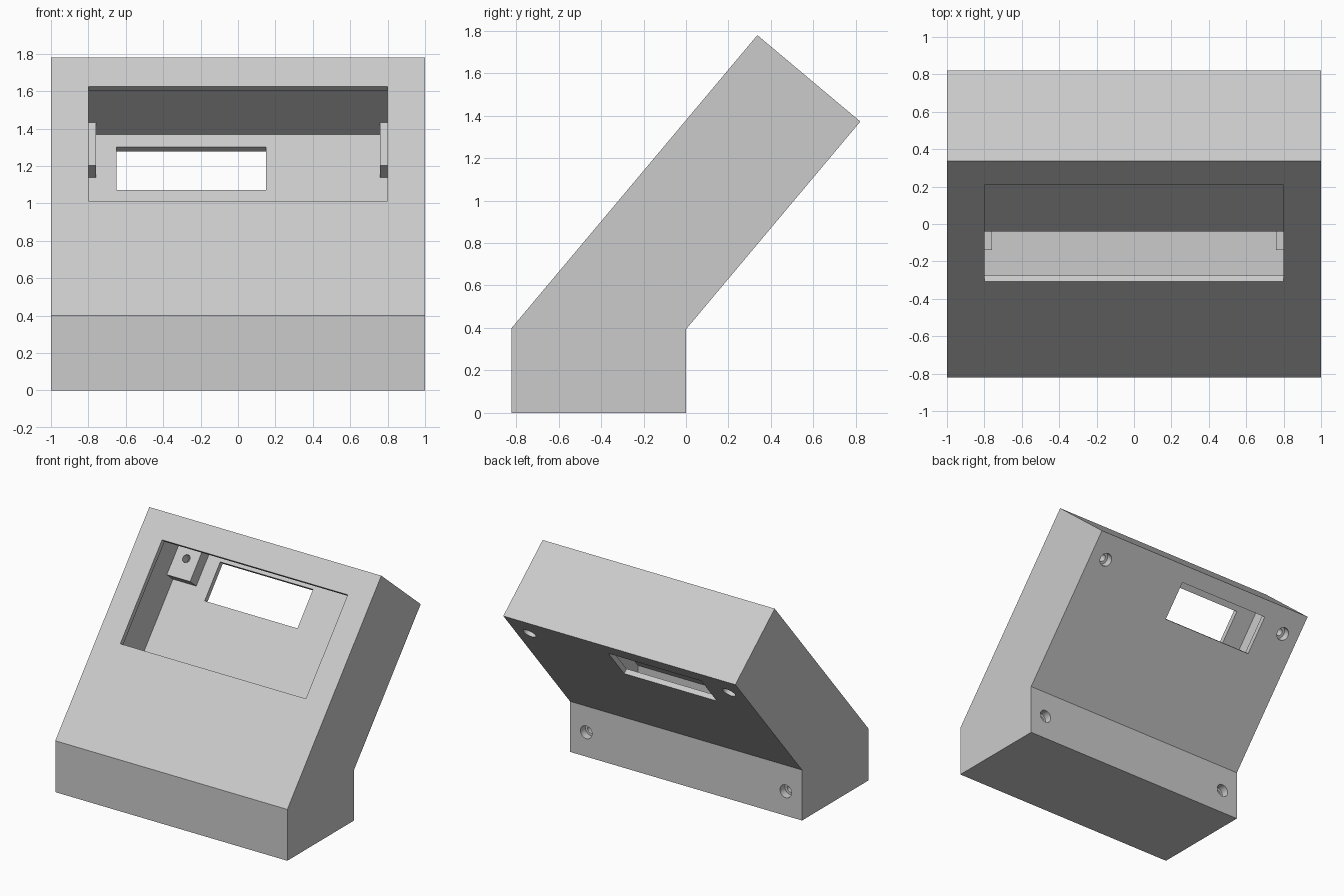
import bpy
import bmesh
from math import sin, cos, tan, radians
from mathutils import Matrix, Vector

cube = bpy.data.objects.get("Cube")
if cube:
    bpy.data.objects.remove(cube, do_unlink=True)

WALL = 0.04
TILT = radians(50)
DEPTH = 0.633      # thickness of the sloping part
LENGTH = 1.8       # length of the sloping front
HALF = 0.821       # half of the overall depth
LIP = 0.4          # height of the upright front

grey = bpy.data.materials.new("light grey plastic")
grey.use_nodes = True
tone = (0.6, 0.6, 0.6, 1)
grey.diffuse_color = tone
grey.node_tree.nodes["Principled BSDF"].inputs["Base Color"].default_value = tone


def make(name, bm):
    bmesh.ops.recalc_face_normals(bm, faces=bm.faces)
    mesh = bpy.data.meshes.new(name)
    bm.to_mesh(mesh)
    bm.free()
    mesh.materials.append(grey)
    ob = bpy.data.objects.new(name, mesh)
    bpy.context.collection.objects.link(ob)
    return ob


def shell(name, inset):
    """Side profile of the case, shrunk by inset and extruded across x."""
    slope = tan(TILT)
    shift = inset / cos(TILT)
    front = lambda y: LIP + (y + HALF) * slope - shift
    back = lambda y: LIP + (y + HALF) * slope - DEPTH / cos(TILT) + shift
    up = LENGTH - inset
    corner = lambda n: (-HALF + up * cos(TILT) + n * sin(TILT),
                        LIP + up * sin(TILT) - n * cos(TILT))
    f, b = -HALF + inset, -inset
    profile = [(f, inset), (b, inset), (b, back(b)),
               corner(DEPTH - inset), corner(inset), (f, front(f))]
    bm = bmesh.new()
    half = 1 - inset
    face = bm.faces.new([bm.verts.new((-half, y, z)) for y, z in profile])
    ext = bmesh.ops.extrude_face_region(bm, geom=[face])
    verts = [v for v in ext["geom"] if isinstance(v, bmesh.types.BMVert)]
    bmesh.ops.translate(bm, verts=verts, vec=(2 * half, 0, 0))
    return make(name, bm)


def frame(origin, up):
    """Axes: x across, y up along the panel, z towards the front."""
    x = Vector((1, 0, 0))
    m = Matrix((x, up, x.cross(up))).transposed().to_4x4()
    m.translation = origin
    return m


def box(name, low, high, m):
    low, high = Vector(low), Vector(high)
    bm = bmesh.new()
    size = Matrix.Diagonal((*(high - low), 1))
    bmesh.ops.create_cube(bm, size=1, matrix=m @ Matrix.Translation((low + high) / 2) @ size)
    return make(name, bm)


def rod(name, x, radius, low, high, m):
    bm = bmesh.new()
    bmesh.ops.create_cone(bm, cap_ends=True, segments=32, radius1=radius, radius2=radius,
                          depth=high - low,
                          matrix=m @ Matrix.Translation((x, 0, (low + high) / 2)))
    return make(name, bm)


def cut(target, tool):
    tool.hide_render = True
    mod = target.modifiers.new("cut", "BOOLEAN")
    mod.operation = "DIFFERENCE"
    mod.solver = "EXACT"
    mod.object = tool
    bpy.context.view_layer.objects.active = target
    bpy.ops.object.modifier_apply(modifier=mod.name)
    bpy.data.objects.remove(tool, do_unlink=True)


# Panel frames
slope_up = Vector((0, cos(TILT), sin(TILT)))
front_panel = frame(Vector((0, -HALF, LIP)), slope_up)
back_panel = front_panel @ Matrix.Translation((0, LENGTH, -DEPTH))
upper_mount = back_panel @ Matrix.Translation((0, -0.19, 0))
lower_mount = frame(Vector((0, 0, 0.19)), Vector((0, 0, 1)))

# Hollow case, with four screw bosses left standing in the cavity
case = shell("case", 0)
cavity = shell("cavity_cutter", WALL)
for side in (-1, 1):
    xs = sorted((side * 0.76, side * 1.1))
    for mount, low, high in ((upper_mount, -0.15, 0.3), (lower_mount, -0.3, 0.15)):
        cut(cavity, box("boss_cutter", (xs[0], low, -0.1), (xs[1], high, 0.14), mount))
cut(case, cavity)

# Display opening in the front, connector window in the back
cut(case, box("opening_cutter", (-0.8, 0.8, -0.1), (0.8, 1.6, 0.1), front_panel))
cut(case, box("window_cutter", (-0.65, -0.425, -0.1), (0.15, -0.125, 0.08), back_panel))

# Counterbored screw holes
for side in (-1, 1):
    for mount in (upper_mount, lower_mount):
        cut(case, rod("screw_cutter", side * 0.86, 0.03, -0.1, 0.2, mount))
        cut(case, rod("counterbore_cutter", side * 0.86, 0.05, -0.1, 0.06, mount))

bpy.ops.object.select_all(action="DESELECT")
case.select_set(True)
bpy.context.view_layer.objects.active = case
bpy.ops.object.shade_smooth_by_angle(angle=radians(30))
